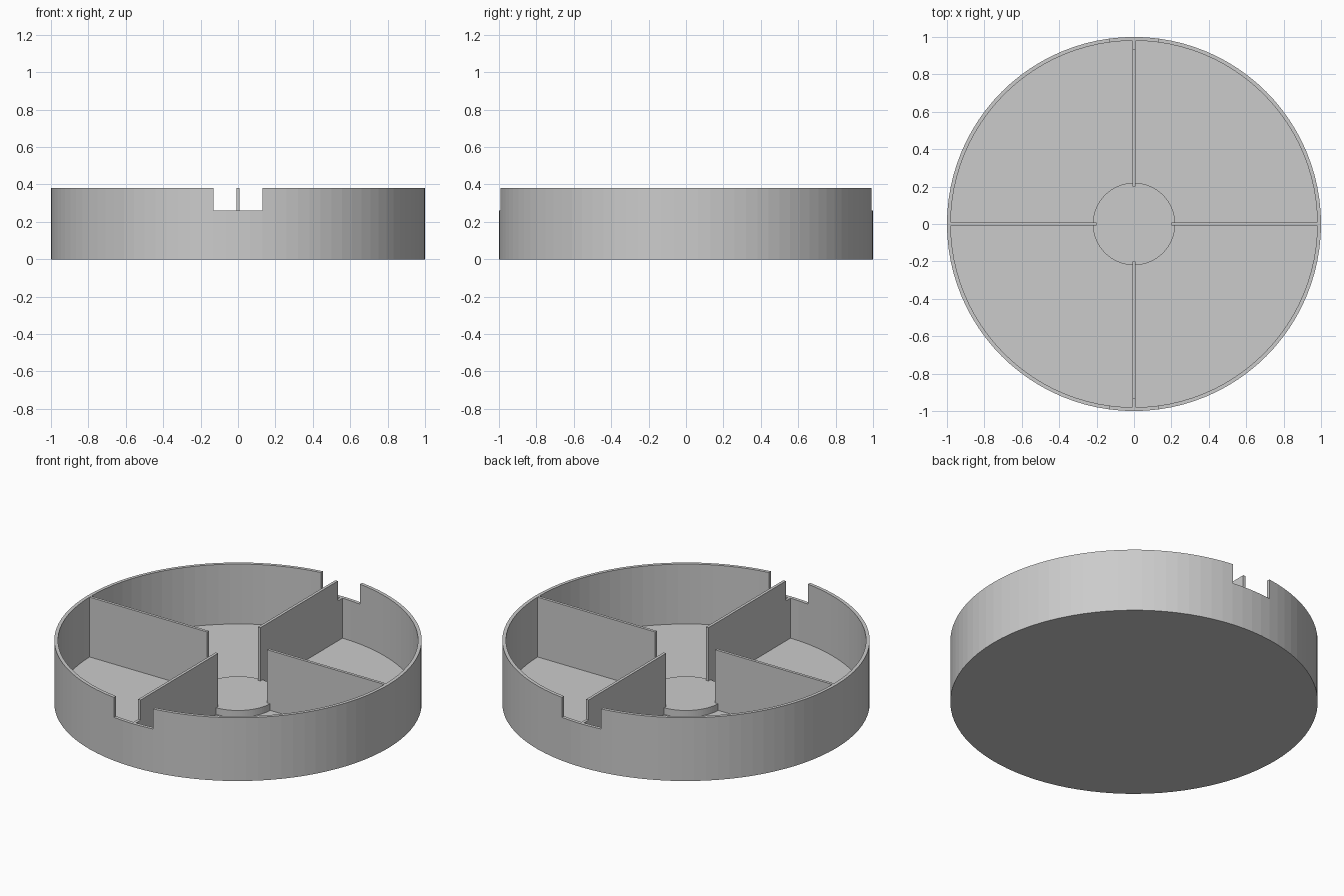
import bpy, bmesh, math
from mathutils import Matrix, Vector

if "Cube" in bpy.data.objects:
    bpy.data.objects.remove(bpy.data.objects["Cube"], do_unlink=True)

RADIUS, HEIGHT, WALL = 1.0, 0.38, 0.02
NOTCH_Z, NOTCH_HALF, NOTCH_Y = 0.26, 0.13, 0.935
SEGMENTS = 96

grey = bpy.data.materials.new("plain grey")
grey.use_nodes = True
colour = (0.6, 0.6, 0.6, 1)
grey.diffuse_color = colour
grey.node_tree.nodes["Principled BSDF"].inputs["Base Color"].default_value = colour


def make_object(name, bm):
    bmesh.ops.recalc_face_normals(bm, faces=bm.faces)
    mesh = bpy.data.meshes.new(name)
    bm.to_mesh(mesh)
    bm.free()
    mesh.materials.append(grey)
    obj = bpy.data.objects.new(name, mesh)
    bpy.context.collection.objects.link(obj)
    return obj


def lathe(name, profile):
    """Spin an (r, z) profile around the z axis."""
    bm = bmesh.new()
    verts = [bm.verts.new((r, 0, z)) for r, z in profile]
    edges = [bm.edges.new(pair) for pair in zip(verts, verts[1:])]
    bmesh.ops.spin(bm, geom=verts + edges, cent=(0, 0, 0), axis=(0, 0, 1),
                   angle=math.tau, steps=SEGMENTS, use_merge=True)
    bmesh.ops.remove_doubles(bm, verts=bm.verts, dist=1e-5)
    return make_object(name, bm)


def plate(name, outline, thickness, angle):
    """Upright plate from an (r, z) outline, turned about the z axis."""
    bm = bmesh.new()
    face = bm.faces.new([bm.verts.new((r, -thickness / 2, z)) for r, z in outline])
    new = bmesh.ops.extrude_face_region(bm, geom=[face])["geom"]
    moved = [v for v in new if isinstance(v, bmesh.types.BMVert)]
    bmesh.ops.translate(bm, verts=moved, vec=Vector((0, thickness, 0)))
    bmesh.ops.rotate(bm, verts=bm.verts, cent=(0, 0, 0),
                     matrix=Matrix.Rotation(angle, 3, "Z"))
    return make_object(name, bm)


# Round tray with a thin floor and rim
inner = RADIUS - WALL
tray = lathe("tray", [(0, 0), (RADIUS, 0), (RADIUS, HEIGHT), (inner, HEIGHT),
                      (inner, WALL), (0, WALL)])

# Rim notches at front and back
notch = [(NOTCH_Y, NOTCH_Z), (1.1, NOTCH_Z), (1.1, 0.5), (NOTCH_Y, 0.5)]
for side, angle in (("back", math.pi / 2), ("front", -math.pi / 2)):
    cutter = plate(side + "_notch_cutter", notch, 2 * NOTCH_HALF, angle)
    cutter.hide_render = True
    cutter.hide_set(True)
    cut = tray.modifiers.new(side + "_notch", "BOOLEAN")
    cut.operation = "DIFFERENCE"
    cut.solver = "EXACT"
    cut.object = cutter

# Apply the cuts and discard the cutters
bpy.context.view_layer.update()
evaluated = tray.evaluated_get(bpy.context.evaluated_depsgraph_get())
tray_mesh = bpy.data.meshes.new_from_object(evaluated)
tray.modifiers.clear()
tray.data = tray_mesh
for side in ("back", "front"):
    bpy.data.objects.remove(bpy.data.objects[side + "_notch_cutter"], do_unlink=True)

# Low round hub on the floor
lathe("hub", [(0, WALL), (0.22, WALL), (0.22, 0.06), (0, 0.06)])

# Four dividers; the front and back ones are stepped down at the notches
end = inner + 0.003
straight = [(0.2, WALL), (end, WALL), (end, HEIGHT - 0.001), (0.2, HEIGHT - 0.001)]
stepped = [(0.2, WALL), (end, WALL), (end, NOTCH_Z), (NOTCH_Y, NOTCH_Z),
           (NOTCH_Y, HEIGHT), (0.2, HEIGHT)]
for i, side in enumerate(("left", "back", "right", "front")):
    plate(side + "_divider", stepped if i % 2 else straight, 0.017, i * math.pi / 2)
